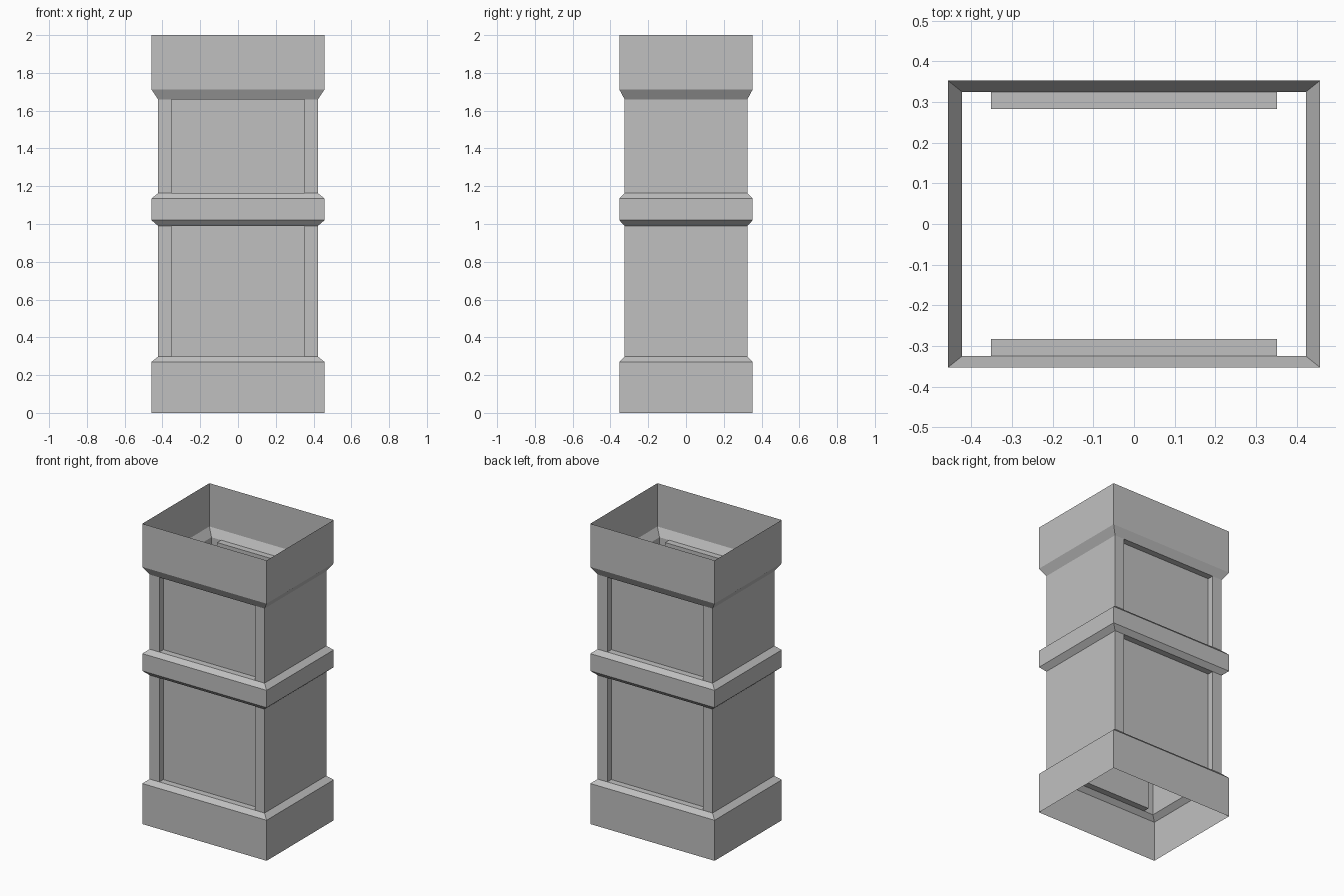
import bpy
import bmesh

cube = bpy.data.objects.get("Cube")
if cube:
    bpy.data.objects.remove(cube, do_unlink=True)

GREY = (0.53, 0.53, 0.53, 1.0)
stone = bpy.data.materials.new("plain grey")
stone.use_nodes = True
stone.diffuse_color = GREY
stone.node_tree.nodes["Principled BSDF"].inputs["Base Color"].default_value = GREY

# Half sizes: projecting mouldings, shaft, and recessed panels
OUTER = (0.458, 0.353)
SHAFT = (0.423, 0.325)
PANEL = (0.352, 0.283)


def rectangle(size):
    x, y = size
    return [(-x, -y), (x, -y), (x, y), (-x, y)]


def notched_rectangle():
    """Shaft outline with a wide notch in the front and the back."""
    (x, y), (px, py) = SHAFT, PANEL
    front = [(-x, -y), (-px, -y), (-px, -py), (px, -py), (px, -y), (x, -y)]
    return front + [(-a, -b) for a, b in front]


def loft(bm, rings):
    """Open-ended walls through a list of (outline, height)."""
    loops = [[bm.verts.new((x, y, z)) for x, y in outline] for outline, z in rings]
    for low, high in zip(loops, loops[1:]):
        n = len(low)
        for i in range(n):
            j = (i + 1) % n
            bm.faces.new((low[i], low[j], high[j], high[i]))


def finish(bm, name):
    mesh = bpy.data.meshes.new(name)
    bm.to_mesh(mesh)
    bm.free()
    mesh.materials.append(stone)
    bpy.context.collection.objects.link(bpy.data.objects.new(name, mesh))


def moulding(name, profile):
    bm = bmesh.new()
    loft(bm, [(rectangle(size), z) for size, z in profile])
    finish(bm, name)


def shaft(name, bottom, top):
    bm = bmesh.new()
    loft(bm, [(notched_rectangle(), bottom), (notched_rectangle(), top)])
    # Sill and head of each recess, facing into the recess
    px, y_in, y_out = PANEL[0], PANEL[1], SHAFT[1]
    for side in (-1, 1):
        for z, up in ((bottom, 1), (top, -1)):
            corners = [(-px, side * y_in), (px, side * y_in),
                       (px, side * y_out), (-px, side * y_out)]
            if side * up < 0:
                corners.reverse()
            bm.faces.new([bm.verts.new((x, y, z)) for x, y in corners])
    bmesh.ops.remove_doubles(bm, verts=bm.verts[:], dist=0.0001)
    finish(bm, name)


# Hollow stack, open at the top and the bottom
moulding("base", [(OUTER, 0.0), (OUTER, 0.27), (SHAFT, 0.298)])
shaft("lower_shaft", 0.298, 0.99)
moulding("middle_band", [(SHAFT, 0.99), (OUTER, 1.02), (OUTER, 1.135), (SHAFT, 1.163)])
shaft("upper_shaft", 1.163, 1.66)
moulding("crown", [(SHAFT, 1.66), (OUTER, 1.712), (OUTER, 2.0)])
